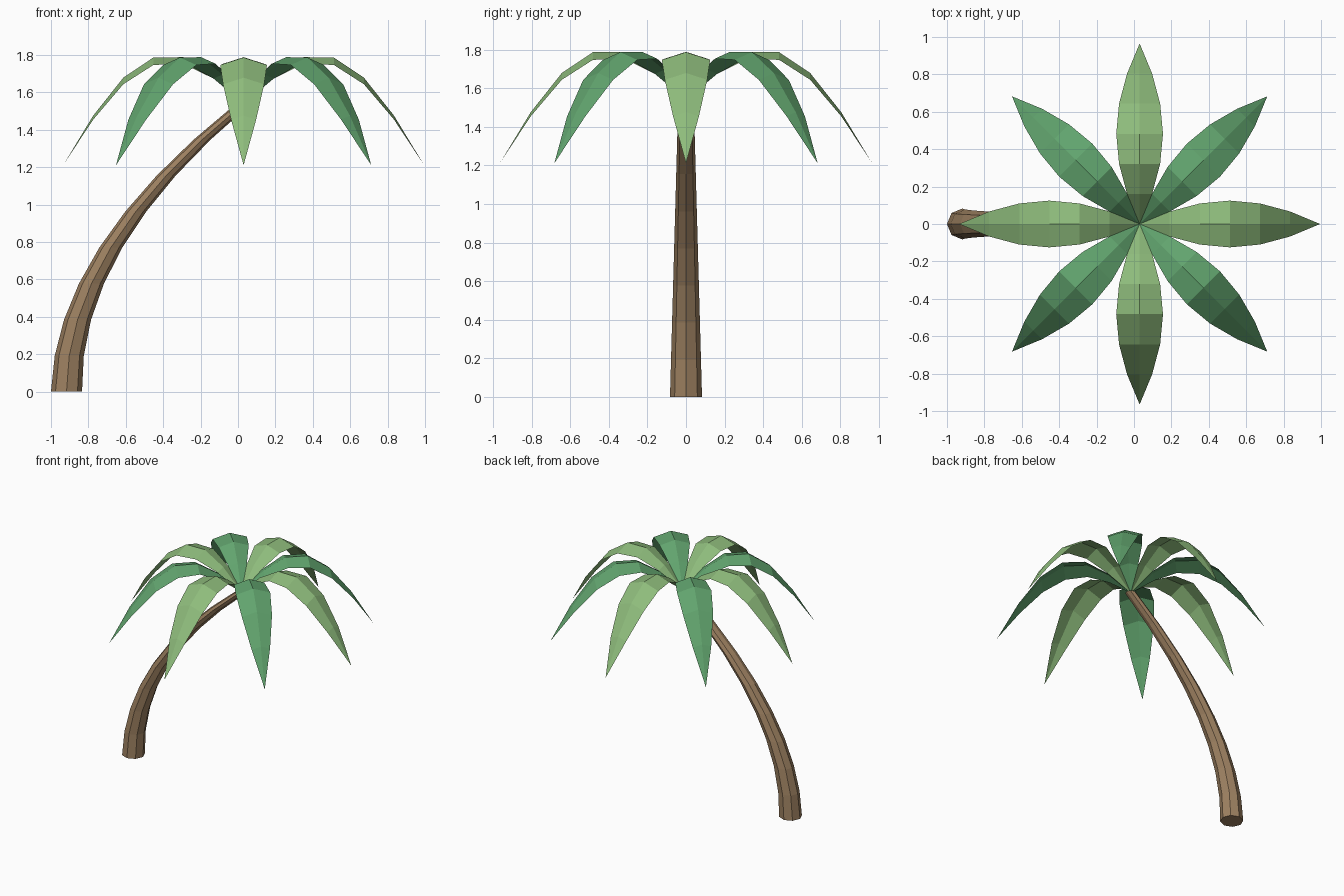
import bpy, bmesh
from math import sin, cos, pi

if "Cube" in bpy.data.objects:
    bpy.data.objects.remove(bpy.data.objects["Cube"])

CROWN = (0.03, 0.0, 1.54)
BASE_X = -0.917


def material(name, rgb):
    m = bpy.data.materials.new(name)
    m.diffuse_color = (*rgb, 1)
    m.use_nodes = True
    m.node_tree.nodes["Principled BSDF"].inputs["Base Color"].default_value = m.diffuse_color
    return m


def finish(name, bm, mat):
    me = bpy.data.meshes.new(name)
    bm.to_mesh(me)
    bm.free()
    me.materials.append(mat)
    ob = bpy.data.objects.new(name, me)
    bpy.context.collection.objects.link(ob)
    return ob


bark = material("bark", (0.34, 0.22, 0.12))
light_green = material("light_green", (0.27, 0.50, 0.20))
dark_green = material("dark_green", (0.12, 0.37, 0.155))

# Leaning trunk: level eight-sided rings along a parabola, tapering upwards
bm = bmesh.new()
rings = []
for i in range(9):
    t = i / 8
    cx = BASE_X + (CROWN[0] - BASE_X) * t * t
    r = 0.083 - 0.043 * t
    rings.append([bm.verts.new((cx + r * cos(k * pi / 4), r * sin(k * pi / 4), CROWN[2] * t))
                  for k in range(8)])
for a, b in zip(rings, rings[1:]):
    for k in range(8):
        n = (k + 1) % 8
        bm.faces.new((a[k], a[n], b[n], b[k]))
bm.faces.new(rings[0][::-1])
bm.faces.new(rings[-1])
finish("trunk", bm, bark)


# Frond: creased single-sheet leaf arching out along +x, then drooping
def frond(name, angle, mat):
    bm = bmesh.new()
    rows = []
    for i in range(7):
        s = i / 6
        x = 0.965 * s
        z = 0.329 * (sin(pi * s) - s * s)
        if i in (0, 6):
            rows.append([bm.verts.new((x, 0, z))] * 3)
        else:
            w = 0.125 * sin(pi * s) ** 0.9
            rows.append([bm.verts.new((x, y, z - 0.32 * abs(y))) for y in (-w, 0, w)])
    for a, b in zip(rows, rows[1:]):
        for k in (0, 1):
            corners = list(dict.fromkeys((a[k], b[k], b[k + 1], a[k + 1])))
            bm.faces.new(corners)
    ob = finish(name, bm, mat)
    ob.location = CROWN
    ob.rotation_euler.z = angle


for k in range(8):
    frond(f"frond_{k + 1}", k * pi / 4, dark_green if k % 2 else light_green)
